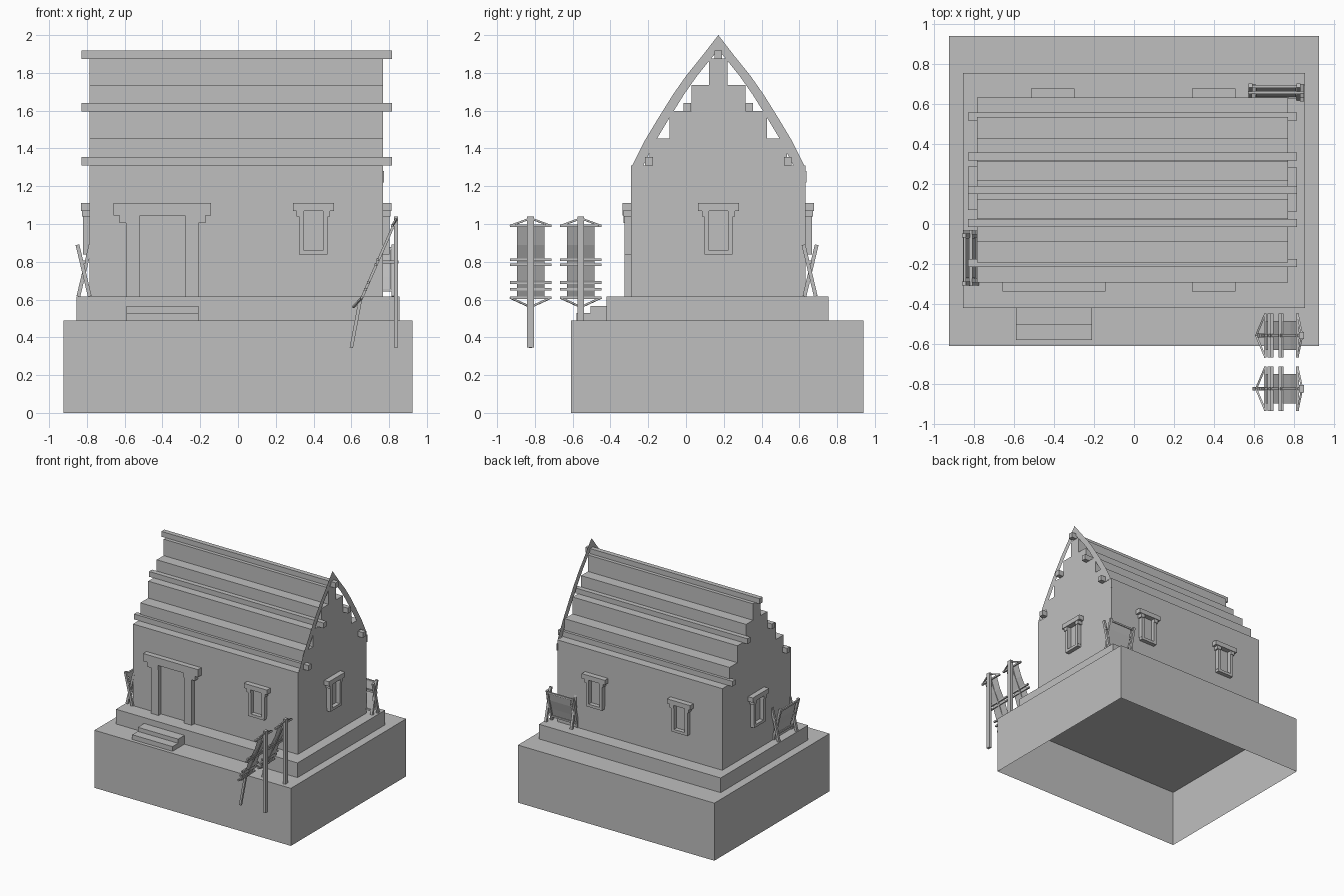
import bpy, bmesh
from mathutils import Vector, Matrix

cube = bpy.data.objects.get("Cube")
if cube:
    bpy.data.objects.remove(cube, do_unlink=True)

grey = bpy.data.materials.new("plain grey")
grey.use_nodes = True
grey.diffuse_color = (0.52, 0.52, 0.52, 1)
grey.node_tree.nodes["Principled BSDF"].inputs["Base Color"].default_value = grey.diffuse_color


def finish(name, bm):
    mesh = bpy.data.meshes.new(name)
    bm.to_mesh(mesh)
    bm.free()
    mesh.materials.append(grey)
    obj = bpy.data.objects.new(name, mesh)
    bpy.context.collection.objects.link(obj)
    return obj


def add_box(bm, x, y, z):
    size = Matrix.Diagonal((x[1] - x[0], y[1] - y[0], z[1] - z[0], 1))
    mid = Matrix.Translation([sum(r) / 2 for r in (x, y, z)])
    return bmesh.ops.create_cube(bm, size=1, matrix=mid @ size)["verts"]


def box(name, x, y, z):
    bm = bmesh.new()
    add_box(bm, x, y, z)
    return finish(name, bm)


def add_bar(bm, a, b, t):
    """Square bar between two points."""
    a, b = Vector(a), Vector(b)
    d = b - a
    m = Matrix.Translation((a + b) / 2) @ d.to_track_quat('Z', 'Y').to_matrix().to_4x4()
    bmesh.ops.create_cube(bm, size=1, matrix=m @ Matrix.Diagonal((t, t, d.length, 1)))


def add_sheet(bm, rows):
    """Cloth made from successive pairs of edge points."""
    pairs = [[bm.verts.new(p) for p in row] for row in rows]
    for (a, b), (c, d) in zip(pairs, pairs[1:]):
        bm.faces.new((a, b, d, c))


# Hollow base, plinth and steps
bm = bmesh.new()
add_box(bm, (-.925, .925), (-.61, .94), (0, .49))
bm.faces.ensure_lookup_table()
bmesh.ops.delete(bm, geom=[f for f in bm.faces if f.normal.z < -.5], context='FACES')
finish("base", bm)
box("plinth", (-.855, .855), (-.42, .755), (.49, .615))
box("lower_step", (-.59, -.21), (-.58, -.42), (.49, .53))
box("upper_step", (-.59, -.21), (-.505, -.42), (.53, .565))

# House body with stepped roof, as one extruded profile
MID = .171
WEST, EAST = -.785, .768
tiers = [(.462, .615, 1.31), (.364, 1.31, 1.453), (.258, 1.453, 1.597),
         (.143, 1.597, 1.735), (.05, 1.735, 1.875)]
half = [(w, z) for w, low, high in tiers for z in (low, high)]
outline = half + [(-w, z) for w, z in reversed(half)]
bm = bmesh.new()
face = bm.faces.new([bm.verts.new((WEST, MID + w, z)) for w, z in outline])
new = bmesh.ops.extrude_face_region(bm, geom=[face])["geom"]
bmesh.ops.translate(bm, vec=(EAST - WEST, 0, 0),
                    verts=[v for v in new if isinstance(v, bmesh.types.BMVert)])
bmesh.ops.recalc_face_normals(bm, faces=bm.faces)
finish("house_body", bm)

# Roof beams
for name, offset, z in (("eave_beam", .367, 1.31), ("middle_beam", .165, 1.595),
                        ("ridge_beam", 0, 1.873)):
    for s in ((-1, 1) if offset else (1,)):
        y = MID + s * offset
        box(name, (-.828, .814), (y - .02, y + .02), (z, z + .045))

# Thin curved gable trim on one end
curve = [(.455, 1.31), (.39, 1.44), (.315, 1.565), (.24, 1.685), (.17, 1.785), (.085, 1.89), (0, 2.0)]
bm = bmesh.new()
for s in (-1, 1):
    add_sheet(bm, [((EAST + .002, MID + s * w, z),
                    (EAST + .002, MID + s * max(w - .058, 0), z - (.08 if w == 0 else 0)))
                   for w, z in curve])
finish("gable_trim", bm)
box("trim_tail", (EAST - .004, EAST + .004), (.63, .638), (1.22, 1.28))


# Window and door surrounds, built facing -y and then turned into place
def surround(name, parts, place):
    bm = bmesh.new()
    for x, depth, z in parts:
        add_box(bm, x, (-depth, 0), z)
    bm.transform(place)
    finish(name, bm)


def mirrored(x, depth, z):
    return [(x, depth, z), ((-x[1], -x[0]), depth, z)]


window = [((-.109, .109), .045, (1.07, 1.11)), ((-.075, .075), .035, (.838, .861))]
window += mirrored((.05, .077), .035, (.861, 1.07)) + mirrored((.05, .088), .04, (1.04, 1.07))
door = [((-.258, .258), .045, (1.045, 1.11))]
door += mirrored((.12, .192), .035, (.615, 1.045)) + mirrored((.12, .227), .04, (1.005, 1.045))

FRONT, BACK = MID - .462, MID + .462
for name, parts, x, y, turn in (("door_surround", door, -.4, FRONT, 0),
                                ("front_window", window, .399, FRONT, 0),
                                ("right_back_window", window, -.405, BACK, 2),
                                ("left_back_window", window, .399, BACK, 2),
                                ("left_window", window, EAST, .172, 1),
                                ("right_window", window, WEST, .178, 3)):
    surround(name, parts, Matrix.Translation((x, y, 0)) @ Matrix.Rotation(turn * 1.570796, 4, 'Z'))


# Low cloth racks with crossed legs, length along local x
def low_rack(name, x, y, turn):
    bm = bmesh.new()
    for e in (-.12, .12):
        for s in (-1, 1):
            add_bar(bm, (e + s * .008, -s * .035, .89), (e + s * .008, s * .03, .617), .02)
    add_bar(bm, (-.14, 0, .80), (.14, 0, .80), .016)
    add_bar(bm, (-.12, .03, .87), (.12, .03, .87), .014)
    add_bar(bm, (-.12, -.022, .65), (.12, -.022, .65), .014)
    add_sheet(bm, [((-.1, py, z), (.1, py, z))
                   for py, z in ((.032, .875), (.018, .80), (-.006, .72), (-.024, .65))])
    bm.transform(Matrix.Translation((x, y, 0)) @ Matrix.Rotation(turn * 1.570796, 4, 'Z'))
    finish(name, bm)


low_rack("side_cloth_rack", -.815, -.17, 1)
low_rack("back_cloth_rack", .71, .657, 0)


# Tall leaning racks: post, sloping cloth, cross bars and ties
def slope_x(z):
    return .63 + (z - .55) * .425


def tall_rack(name, y):
    bm = bmesh.new()
    add_box(bm, (.825, .848), (y - .018, y + .018), (.345, 1.04))
    add_bar(bm, (.645, y, .585), (.6, y, .345), .018)
    add_bar(bm, (.84, y, 1.03), (slope_x(.56), y, .56), .014)
    for z in (.61, .655, .69, .785, .81, .99):
        add_bar(bm, (slope_x(z), y - .11, z), (slope_x(z), y + .11, z), .014)
    for s in (-1, 1):
        add_bar(bm, (slope_x(.99), y + s * .108, .99), (.84, y, 1.03), .01)
        add_bar(bm, (slope_x(.61), y + s * .108, .61), (.61, y, .56), .01)
    add_sheet(bm, [((slope_x(z) + sag, y - .073, z), (slope_x(z) + sag, y + .073, z))
                   for z, sag in ((.99, 0), (.89, .008), (.8, 0), (.7, .008), (.61, 0))])
    finish(name, bm)


tall_rack("outer_tall_rack", -.823)
tall_rack("inner_tall_rack", -.557)
